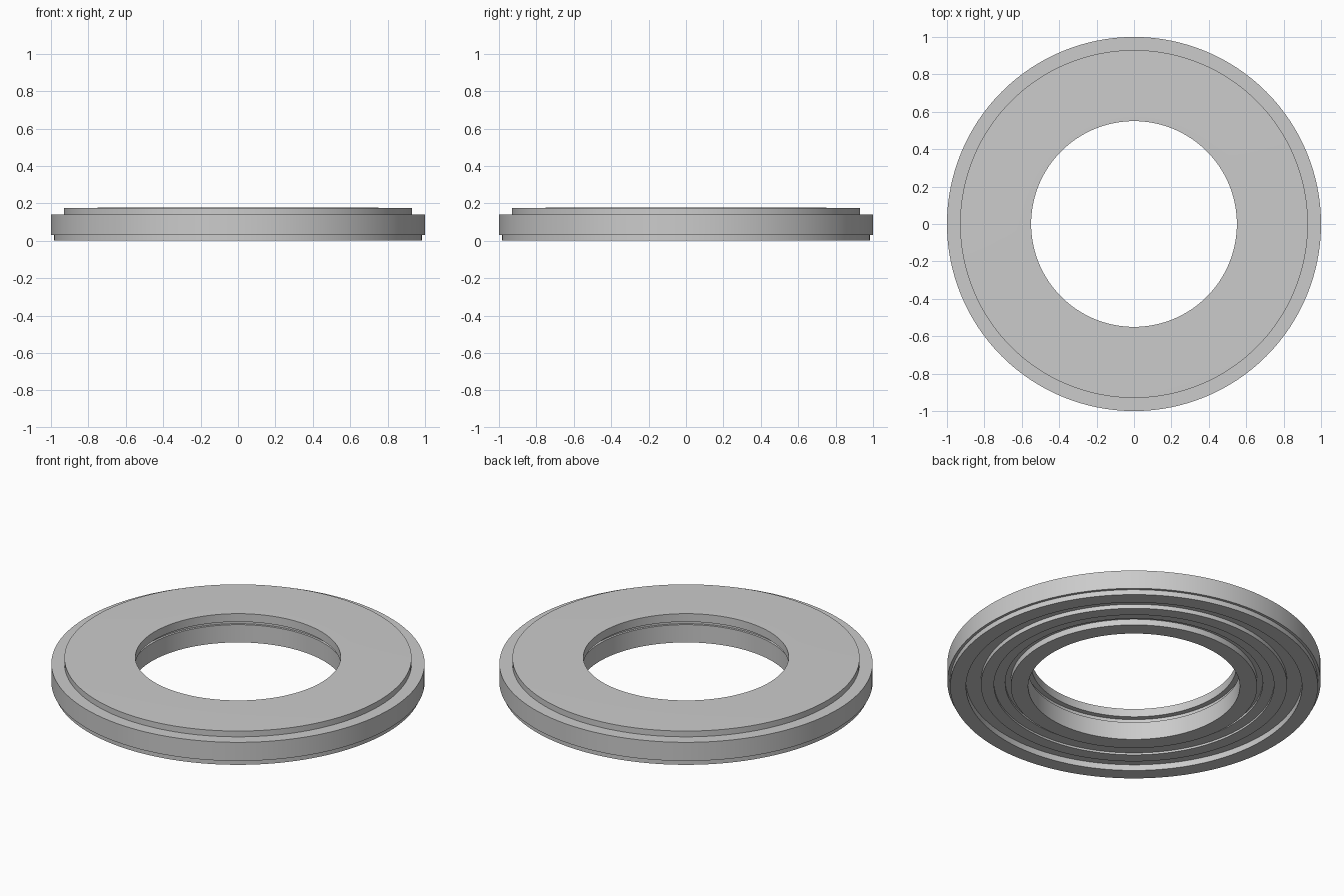
import bpy
import bmesh
import math

cube = bpy.data.objects.get("Cube")
if cube:
    bpy.data.objects.remove(cube, do_unlink=True)

SEGMENTS = 128

steel = bpy.data.materials.new("plain grey steel")
steel.use_nodes = True
grey = (0.6, 0.6, 0.6, 1.0)
steel.diffuse_color = grey
steel.node_tree.nodes["Principled BSDF"].inputs["Base Color"].default_value = grey


def turned_ring(name, profile):
    """Turn a closed (radius, height) profile around the z axis."""
    bm = bmesh.new()
    verts = [bm.verts.new((r, 0, z)) for r, z in profile]
    edges = [bm.edges.new((a, b)) for a, b in zip(verts, verts[1:] + verts[:1])]
    bmesh.ops.spin(bm, geom=verts + edges, cent=(0, 0, 0), axis=(0, 0, 1),
                   angle=math.tau, steps=SEGMENTS, use_duplicate=False)
    bmesh.ops.remove_doubles(bm, verts=bm.verts, dist=0.0001)
    bmesh.ops.recalc_face_normals(bm, faces=bm.faces)
    mesh = bpy.data.meshes.new(name)
    bm.to_mesh(mesh)
    bm.free()
    mesh.materials.append(steel)
    ring = bpy.data.objects.new(name, mesh)
    bpy.context.collection.objects.link(ring)
    bpy.ops.object.select_all(action="DESELECT")
    ring.select_set(True)
    bpy.context.view_layer.objects.active = ring
    bpy.ops.object.shade_smooth_by_angle(angle=math.radians(30))
    return ring


# Stepped outer housing with its top plate and recessed underside
turned_ring("outer_housing", [
    (0.55, 0.13), (0.55, 0.178), (0.63, 0.178), (0.93, 0.174),
    (0.93, 0.14), (1.0, 0.14), (1.0, 0.03), (0.985, 0.03),
    (0.985, 0.0), (0.90, 0.0), (0.90, 0.035), (0.58, 0.035), (0.58, 0.13),
])

# Inner sleeve, set just below the top lip
turned_ring("inner_sleeve", [
    (0.567, 0.0), (0.66, 0.0), (0.66, 0.04), (0.60, 0.04),
    (0.60, 0.105), (0.567, 0.105),
])

# Raised ribs between the housing and the sleeve
for name, inner, outer, bottom in (("outer_rib", 0.75, 0.82, 0.01),
                                   ("inner_rib", 0.69, 0.75, 0.022)):
    turned_ring(name, [(inner, bottom), (outer, bottom),
                       (outer, 0.036), (inner, 0.036)])
